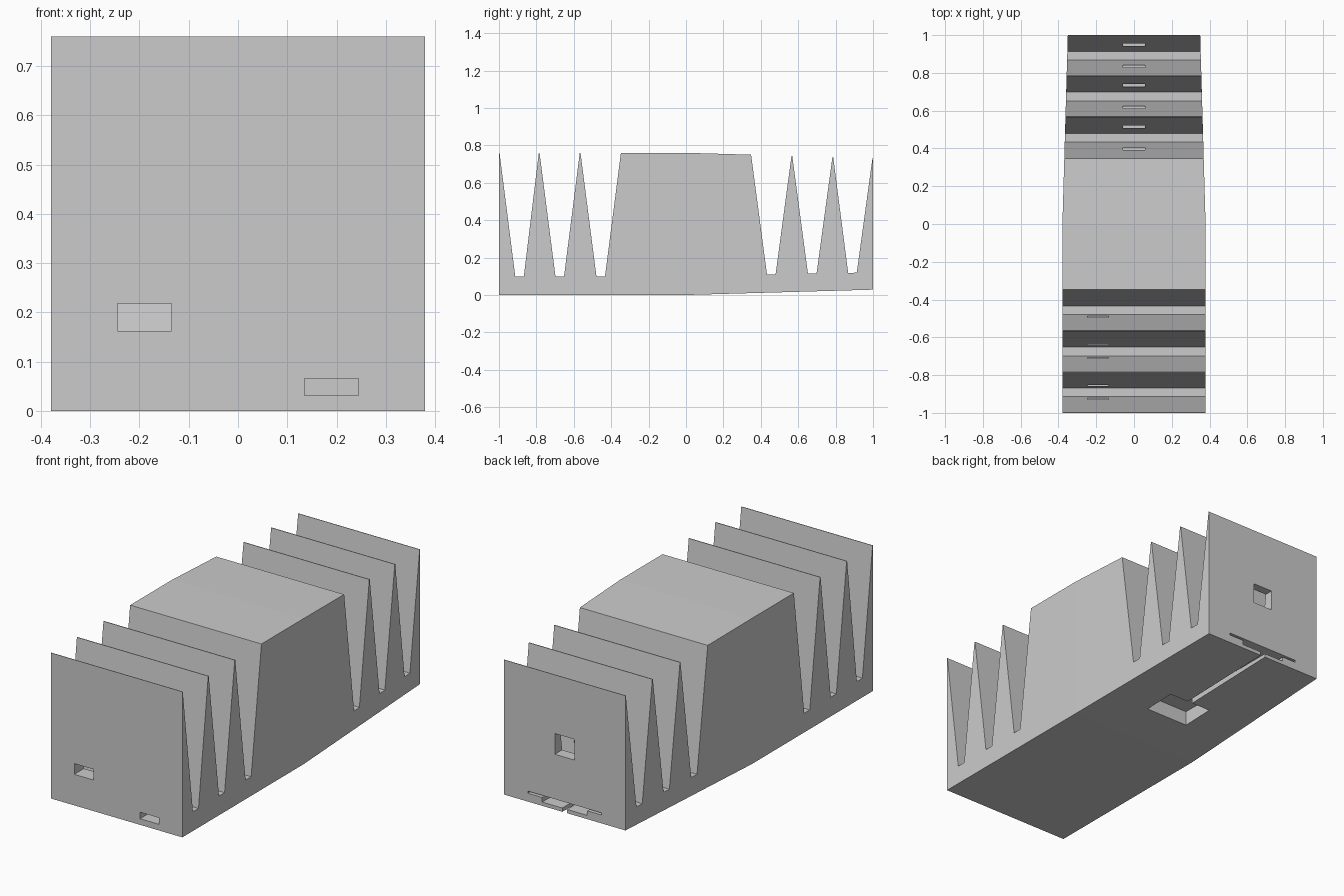
import bpy, bmesh

cube = bpy.data.objects.get("Cube")
if cube:
    bpy.data.objects.remove(cube, do_unlink=True)

HALF, TOP = 0.379, 0.76

grey = bpy.data.materials.new("light grey")
grey.use_nodes = True
colour = (0.6, 0.6, 0.6, 1)
grey.diffuse_color = colour
grey.node_tree.nodes["Principled BSDF"].inputs["Base Color"].default_value = colour


def make_object(name, bm):
    bmesh.ops.recalc_face_normals(bm, faces=bm.faces)
    mesh = bpy.data.meshes.new(name)
    bm.to_mesh(mesh)
    bm.free()
    mesh.materials.append(grey)
    obj = bpy.data.objects.new(name, mesh)
    bpy.context.collection.objects.link(obj)
    return obj


def box(name, xs, ys, zs):
    bm = bmesh.new()
    bmesh.ops.create_cube(bm, size=1)
    for v in bm.verts:
        v.co = [r[0] if c < 0 else r[1] for c, r in zip(v.co, (xs, ys, zs))]
    return make_object(name, bm)


# Side profile: three V grooves with narrow floors at each end
end = [(-1, TOP)]
for outer, floor, inner in ((-0.997, -0.89, -0.787), (-0.783, -0.675, -0.568),
                            (-0.564, -0.456, -0.348)):
    end += [(outer, TOP), (floor - 0.023, 0.1), (floor + 0.023, 0.1), (inner, TOP)]
profile = [(-1, 0)] + end + [(-y, z) for y, z in reversed(end)] + [(1, 0)]

# Finned body, extruded across x and split in the middle
bm = bmesh.new()
face = bm.faces.new([bm.verts.new((-HALF, y, z)) for y, z in profile])
ext = bmesh.ops.extrude_face_region(bm, geom=[face])
moved = [g for g in ext["geom"] if isinstance(g, bmesh.types.BMVert)]
bmesh.ops.translate(bm, verts=moved, vec=(2 * HALF, 0, 0))
bmesh.ops.bisect_plane(bm, geom=bm.verts[:] + bm.edges[:] + bm.faces[:],
                       plane_co=(0, 0, 0), plane_no=(0, 1, 0))
# The rear half narrows towards the back
for v in bm.verts:
    s = 1 - 0.075 * max(0, v.co.y)
    v.co.x *= s
    v.co.z = TOP / 2 + (v.co.z - TOP / 2) * s
body = make_object("finned_body", bm)

# Holes through the fins, underside recess and stepped rear slot
cutters = [
    box("front_upper_hole", (-0.245, -0.135), (-1.1, -0.455), (0.162, 0.218)),
    box("front_lower_hole", (0.135, 0.245), (-1.1, -0.5), (0.032, 0.066)),
    box("rear_hole", (-0.057, 0.057), (0.25, 1.1), (0.317, 0.425)),
    box("underside_recess", (-0.125, 0.125), (0.255, 0.435), (-0.1, 0.084)),
    box("wide_thin_slot", (-0.213, 0.213), (0.435, 1.1), (0.072, 0.083)),
    box("middle_slot", (-0.13, 0.13), (0.43, 1.1), (0.048, 0.076)),
    box("narrow_channel", (-0.014, 0.014), (0.42, 1.1), (-0.1, 0.06)),
]
bpy.context.view_layer.objects.active = body
for cutter in cutters:
    mod = body.modifiers.new(cutter.name, "BOOLEAN")
    mod.operation = "DIFFERENCE"
    mod.solver = "EXACT"
    mod.object = cutter
    bpy.ops.object.modifier_apply(modifier=mod.name)
    bpy.data.objects.remove(cutter, do_unlink=True)
